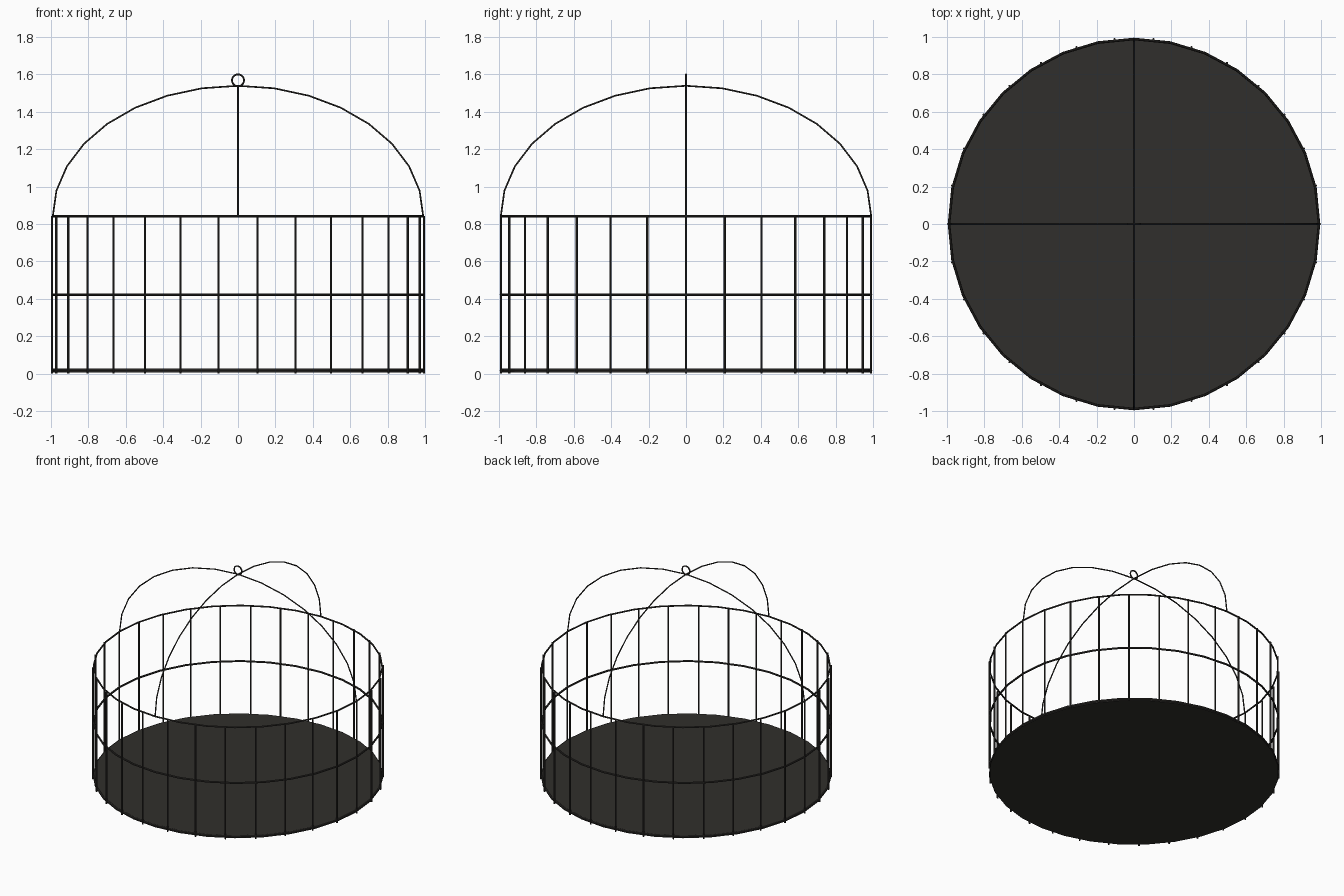
import bpy
from math import sin, cos, pi
from mathutils import Vector

if "Cube" in bpy.data.objects:
    bpy.data.objects.remove(bpy.data.objects["Cube"])

R = 0.99
TOP = 0.842
iron = bpy.data.materials.new("dark_iron")
iron.diffuse_color = (0.03, 0.028, 0.025, 1)
iron.use_nodes = True
iron.node_tree.nodes["Principled BSDF"].inputs["Base Color"].default_value = iron.diffuse_color


def finish(name):
    ob = bpy.context.object
    ob.name = name
    ob.data.materials.append(iron)
    bpy.ops.object.shade_smooth_by_angle()
    return ob


def hoop(name, z, radius, wire, segs=32, rot=(0, 0, 0)):
    bpy.ops.mesh.primitive_torus_add(major_radius=radius, minor_radius=wire,
                                     major_segments=segs, minor_segments=8,
                                     location=(0, 0, z), rotation=rot)
    return finish(name)


# floor plate
bpy.ops.mesh.primitive_cylinder_add(vertices=32, radius=R, depth=0.02,
                                    location=(0, 0, 0.015))
finish("floor_plate")

# horizontal hoops
hoop("bottom_hoop", 0.018, R - 0.003, 0.009)
hoop("middle_hoop", 0.422, R - 0.001, 0.007)
hoop("top_hoop", TOP, R - 0.001, 0.006)

# upright bars every 12 degrees
for i in range(30):
    a = i * pi / 15
    bpy.ops.mesh.primitive_cylinder_add(
        vertices=8, radius=0.006, depth=TOP,
        location=(0.994 * cos(a), 0.994 * sin(a), TOP / 2))
    finish(f"bar_{i + 1:02d}")


# two crossed elliptical arches forming the dome
def arch(name, direction, n=16):
    cu = bpy.data.curves.new(name, 'CURVE')
    cu.dimensions = '3D'
    cu.bevel_depth = 0.0045
    cu.bevel_resolution = 2
    cu.use_fill_caps = True
    sp = cu.splines.new('POLY')
    sp.points.add(n)
    for i, p in enumerate(sp.points):
        t = pi * i / n
        v = Vector(direction) * R * cos(t)
        p.co = (v.x, v.y, TOP + 0.697 * sin(t), 1)
    cu.materials.append(iron)
    ob = bpy.data.objects.new(name, cu)
    bpy.context.collection.objects.link(ob)


arch("arch_side_to_side", (1, 0, 0))
arch("arch_front_to_back", (0, 1, 0))

# hanging ring
hoop("hanging_ring", 1.568, 0.032, 0.005, 24, (pi / 2, 0, 0))
